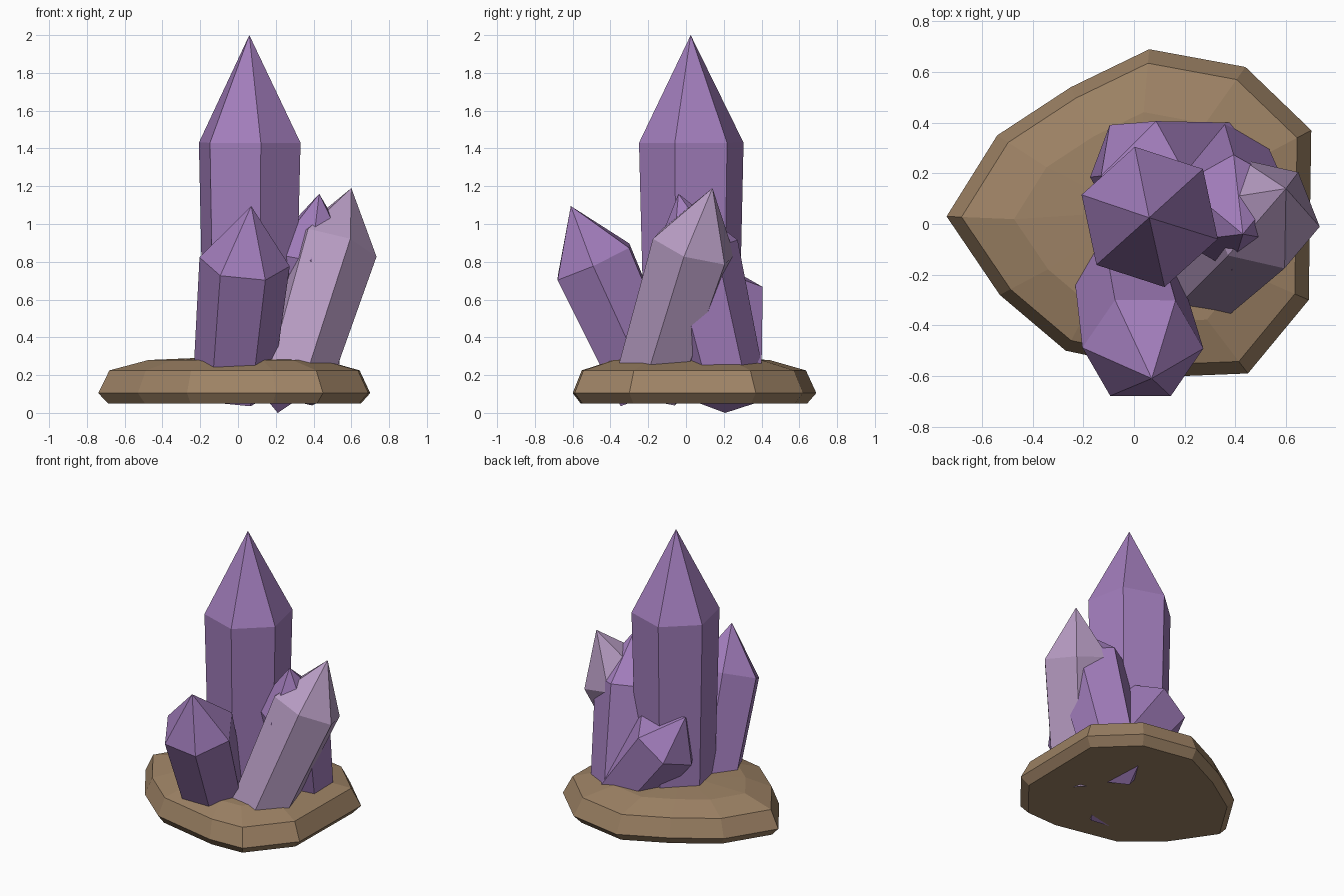
import bpy
import bmesh
import math
from mathutils import Vector

if "Cube" in bpy.data.objects:
    bpy.data.objects.remove(bpy.data.objects["Cube"])


def material(name, rgb):
    m = bpy.data.materials.new(name)
    m.diffuse_color = (*rgb, 1.0)
    m.use_nodes = True
    m.node_tree.nodes["Principled BSDF"].inputs["Base Color"].default_value = m.diffuse_color
    return m


PURPLE = material("amethyst_purple", (0.36, 0.205, 0.50))
LILAC = material("pale_lilac", (0.47, 0.33, 0.54))
BROWN = material("rock_brown", (0.34, 0.225, 0.13))


def loft(name, rings, mat, start=None, end=None):
    """Skin a stack of equal rings, closing each end with a point or a flat cap."""
    bm = bmesh.new()
    loops = [[bm.verts.new(p) for p in ring] for ring in rings]
    n = len(loops[0])
    for a, b in zip(loops, loops[1:]):
        for i in range(n):
            j = (i + 1) % n
            bm.faces.new((a[i], a[j], b[j], b[i]))
    for ring, tip in ((loops[0], start), (loops[-1], end)):
        if tip is None:
            bm.faces.new(ring)
        else:
            t = bm.verts.new(tip)
            for i in range(n):
                bm.faces.new((ring[i], ring[(i + 1) % n], t))
    bmesh.ops.recalc_face_normals(bm, faces=bm.faces)
    mesh = bpy.data.meshes.new(name)
    bm.to_mesh(mesh)
    bm.free()
    mesh.materials.append(mat)
    obj = bpy.data.objects.new(name, mesh)
    bpy.context.collection.objects.link(obj)
    return obj


def crystal(name, base, shoulder, apex, r_base, r_top, toward, mat):
    """Six-sided prism widening to a shoulder, then a point; one edge faces 'toward'."""
    base, shoulder, apex = Vector(base), Vector(shoulder), Vector(apex)
    axis = (shoulder - base).normalized()
    u = Vector(toward)
    u = (u - axis * u.dot(axis)).normalized()
    v = axis.cross(u)

    def ring(c, r):
        return [c + r * (math.cos(k * math.pi / 3) * u + math.sin(k * math.pi / 3) * v)
                for k in range(6)]

    return loft(name, [ring(base, r_base), ring(shoulder, r_top)], mat, end=apex)


# Rock base: irregular outline stacked at several heights
outline = [(-0.74, 0.03), (-0.53, -0.28), (-0.27, -0.50), (0.20, -0.60), (0.45, -0.59),
           (0.69, -0.30), (0.70, 0.37), (0.44, 0.62), (0.06, 0.69), (-0.25, 0.54),
           (-0.54, 0.35)]
levels = [(0.05, 0.93), (0.105, 1.0), (0.225, 0.92), (0.28, 0.64)]
loft("rock_base", [[(x * s, y * s, z) for x, y in outline] for z, s in levels],
     BROWN, end=(0.0, 0.05, 0.30))

# Tall central crystal
crystal("main_crystal", (0.06, 0.03, 0.08), (0.062, 0.028, 1.43), (0.06, 0.025, 2.0),
        0.25, 0.283, (math.cos(math.radians(42)), math.sin(math.radians(42)), 0), PURPLE)

# Front crystal leaning forward
crystal("front_crystal", (-0.03, -0.18, 0.12), (0.035, -0.49, 0.80), (0.07, -0.61, 1.095),
        0.21, 0.24, (1, -0.05, 0), PURPLE)

# Pale crystal leaning to the right and back
crystal("pale_crystal", (0.275, -0.20, 0.12), (0.51, 0.04, 0.88), (0.60, 0.14, 1.19),
        0.20, 0.235, (0.22, -0.06, -0.08), LILAC)

# Medium crystal between the main and pale ones
crystal("middle_crystal", (0.35, 0.22, 0.14), (0.39, 0.045, 0.86), (0.43, -0.04, 1.16),
        0.20, 0.235, (0, -1, 0), PURPLE)

# Short back crystal leaning left
crystal("back_crystal", (0.37, 0.22, 0.12), (0.01, 0.20, 0.60), (-0.13, 0.19, 0.79),
        0.20, 0.23, (0.07, 0.21, 0.08), PURPLE)
